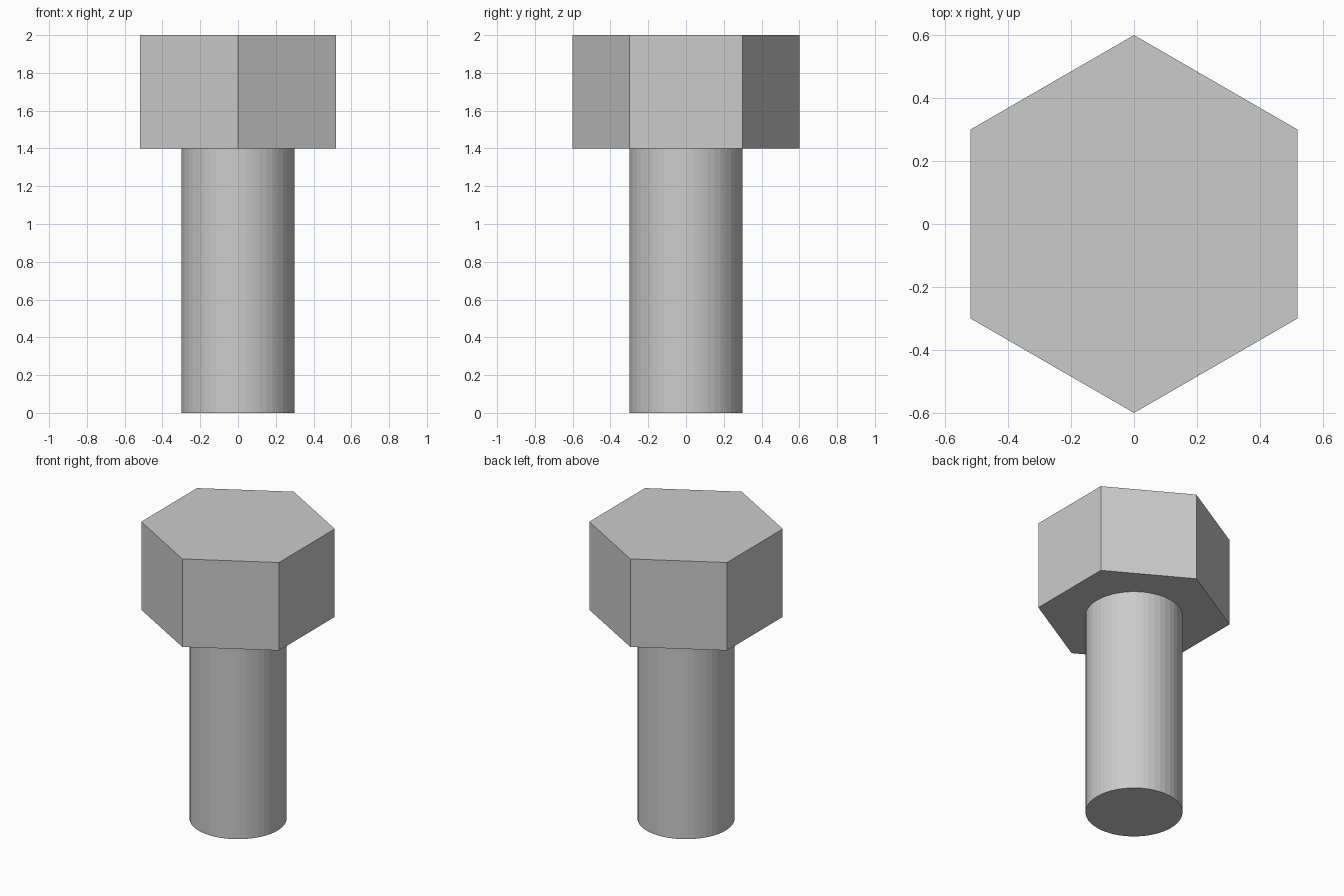
import bpy

if "Cube" in bpy.data.objects:
    bpy.data.objects.remove(bpy.data.objects["Cube"])


def prism(name, sides, radius, z0, z1):
    """Upright prism with a corner on +y, spanning z0 to z1."""
    bpy.ops.mesh.primitive_cylinder_add(
        vertices=sides, radius=radius, depth=z1 - z0,
        location=(0, 0, (z0 + z1) / 2))
    obj = bpy.context.object
    obj.name = name
    return obj


# Round shank
prism("shank", 48, 0.3, 0.0, 1.4)

# Hexagonal head, corners facing front and back
prism("hex_head", 6, 0.6, 1.4, 2.0)
